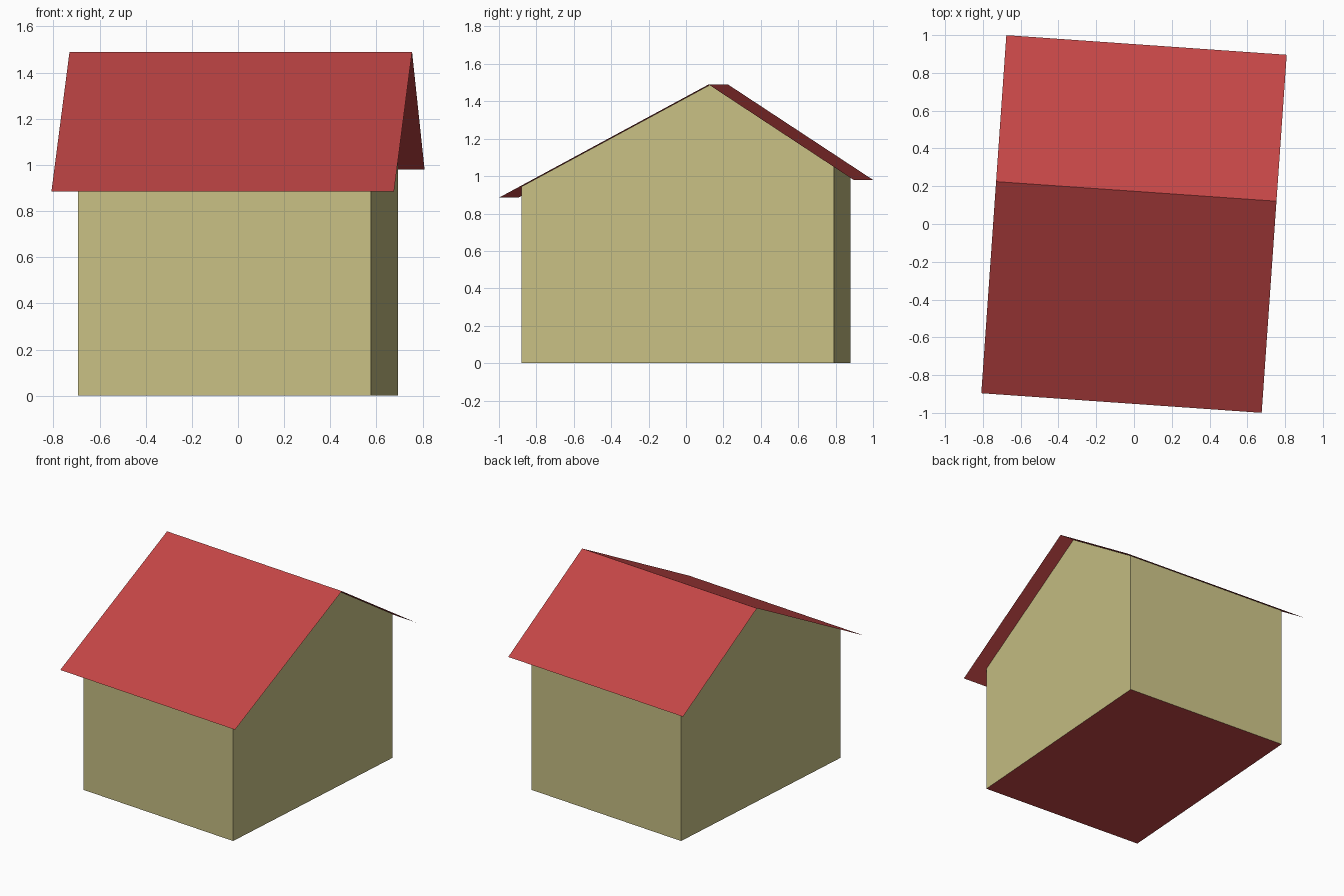
import bpy
import bmesh
from math import radians

cube = bpy.data.objects.get("Cube")
if cube:
    bpy.data.objects.remove(cube)

TURN = radians(-4.0)             # the whole house is turned slightly on its plot
ROOF_X, ROOF_Y = 0.744, 0.95     # half sizes of the roof plan
WALL_X, WALL_Y = 0.636, 0.837    # half sizes of the wall plan
RIDGE_Y, RIDGE_Z = 0.173, 1.49
FRONT_EAVE, BACK_EAVE = 0.885, 0.98


def material(name, rgb):
    mat = bpy.data.materials.new(name)
    mat.use_nodes = True
    mat.diffuse_color = (*rgb, 1)
    mat.node_tree.nodes["Principled BSDF"].inputs["Base Color"].default_value = (*rgb, 1)
    return mat


def roof_height(y):
    """Height of the roof sheet above a point across the house."""
    eave_y, eave_z = (-ROOF_Y, FRONT_EAVE) if y < RIDGE_Y else (ROOF_Y, BACK_EAVE)
    return RIDGE_Z + (eave_z - RIDGE_Z) * (y - RIDGE_Y) / (eave_y - RIDGE_Y)


def extruded(name, profile, half_x, mat, closed=False):
    """Sweep a (y, z) profile along x; optionally cap both ends."""
    bm = bmesh.new()
    left, right = ([bm.verts.new((x, y, z)) for y, z in profile] for x in (-half_x, half_x))
    for i in range(len(profile) - 1):
        bm.faces.new((left[i], right[i], right[i + 1], left[i + 1]))
    if closed:
        bm.faces.new(left)
        bm.faces.new(right[::-1])
    bm.normal_update()
    mesh = bpy.data.meshes.new(name)
    bm.to_mesh(mesh)
    bm.free()
    mesh.materials.append(mat)
    obj = bpy.data.objects.new(name, mesh)
    obj.rotation_euler.z = TURN
    bpy.context.collection.objects.link(obj)
    return obj


cream = material("wall cream", (0.578, 0.527, 0.231))
red = material("roof red", (0.552, 0.061, 0.061))

# Asymmetric gable roof, a thin sheet overhanging on all sides
extruded("roof", [(-ROOF_Y, FRONT_EAVE), (RIDGE_Y, RIDGE_Z), (ROOF_Y, BACK_EAVE)], ROOF_X, red)

# Walls with gable ends reaching the roof, and a red floor
wall_profile = [(RIDGE_Y, RIDGE_Z), (WALL_Y, roof_height(WALL_Y)), (WALL_Y, 0),
                (-WALL_Y, 0), (-WALL_Y, roof_height(-WALL_Y)), (RIDGE_Y, RIDGE_Z)]
walls = extruded("walls", [(y, z - 0.002 if z else 0) for y, z in wall_profile[:-1]],
                 WALL_X, cream, closed=True)
walls.data.materials.append(red)

# Make wall faces point outward and colour the underside
bm = bmesh.new()
bm.from_mesh(walls.data)
bmesh.ops.holes_fill(bm, edges=bm.edges[:])
bmesh.ops.recalc_face_normals(bm, faces=bm.faces[:])
for face in bm.faces:
    face.material_index = 1 if face.normal.z < -0.9 else 0
bm.to_mesh(walls.data)
bm.free()
